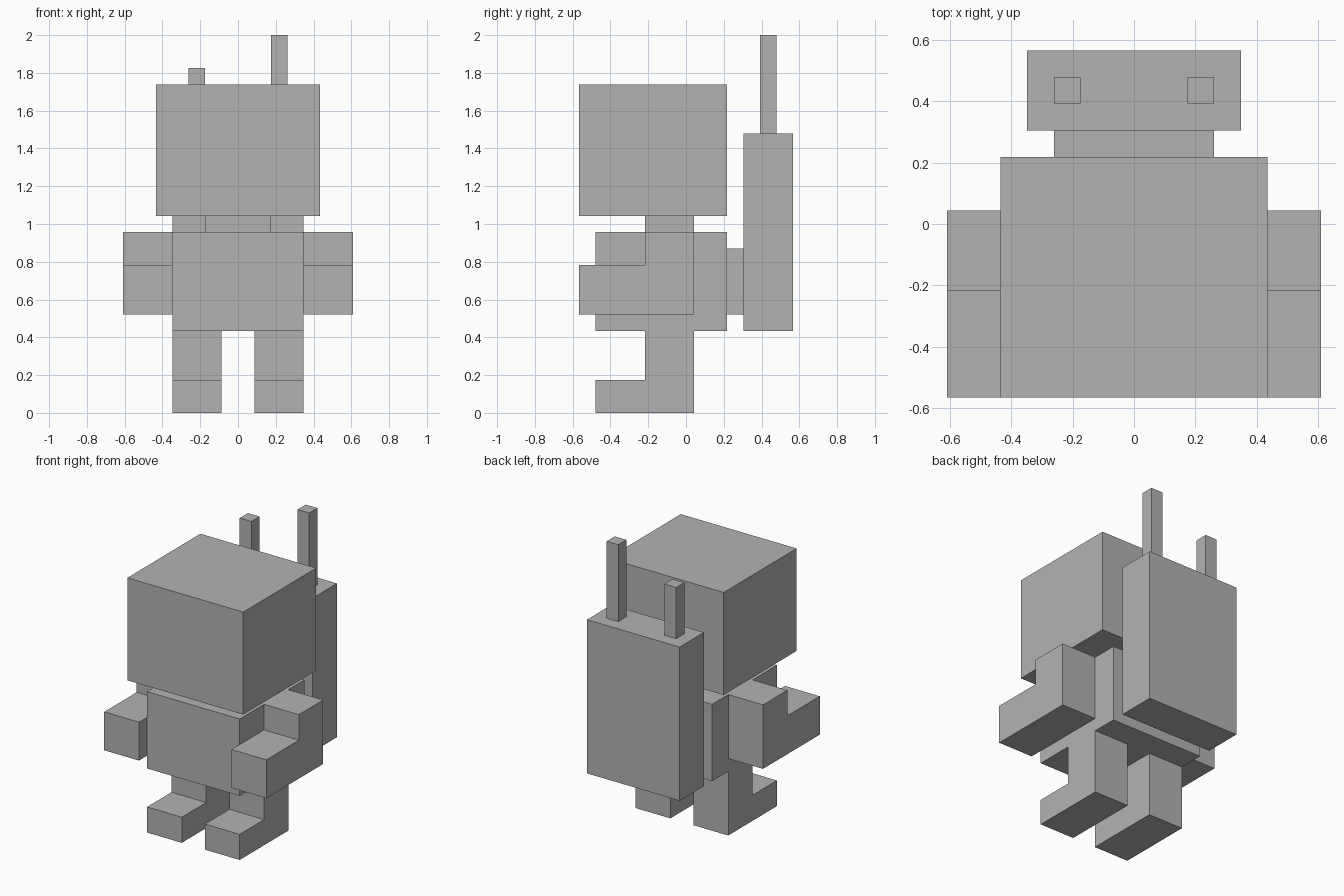
import bpy
import bmesh

cube = bpy.data.objects.get("Cube")
if cube:
    bpy.data.objects.remove(cube, do_unlink=True)

U = 2 / 23  # one block of the model

grey = bpy.data.materials.new("plain grey")
grey.use_nodes = True
colour = (0.45, 0.45, 0.45, 1)
grey.diffuse_color = colour
grey.node_tree.nodes["Principled BSDF"].inputs["Base Color"].default_value = colour


def extrude(name, profile, x0, x1):
    """Extrude a (y, z) profile, given in blocks, from x0 to x1."""
    bm = bmesh.new()
    face = bm.faces.new([bm.verts.new((x0 * U, y * U, z * U)) for y, z in profile])
    result = bmesh.ops.extrude_face_region(bm, geom=[face])
    moved = [v for v in result["geom"] if isinstance(v, bmesh.types.BMVert)]
    bmesh.ops.translate(bm, verts=moved, vec=((x1 - x0) * U, 0, 0))
    bmesh.ops.recalc_face_normals(bm, faces=bm.faces)
    mesh = bpy.data.meshes.new(name)
    bm.to_mesh(mesh)
    bm.free()
    mesh.materials.append(grey)
    obj = bpy.data.objects.new(name, mesh)
    bpy.context.collection.objects.link(obj)
    return obj


def box(name, x, y, z):
    return extrude(name, [(y[0], z[0]), (y[1], z[0]), (y[1], z[1]), (y[0], z[1])], *x)


def bent_limb(name, tip, bottom, bend, top, x0, x1):
    """L-shaped limb: an upright part with a lower part reaching forward."""
    back, front = 0.5, -2.5
    profile = [(back, bottom), (back, top), (front, top),
               (front, bend), (tip, bend), (tip, bottom)]
    return extrude(name, profile, x0, x1)


# Head, neck and body
box("head", (-5, 5), (-6.5, 2.5), (12, 20))
box("neck", (-2, 2), (-2.5, 0.5), (11, 12))
box("torso", (-4, 4), (-5.5, 2.5), (5, 11))

# Arms with forearms, legs with feet
for side, s in (("left", 1), ("right", -1)):
    bent_limb(side + "_arm", -6.5, 6, 9, 11, 4 * s, 7 * s)
    bent_limb(side + "_leg", -5.5, 0, 2, 5, 1 * s, 4 * s)

# Backpack with its mount and two uneven antennas
box("backpack_mount", (-3, 3), (2.5, 3.5), (6, 10))
box("backpack", (-4, 4), (3.5, 6.5), (5, 17))
box("left_antenna", (2, 3), (4.5, 5.5), (17, 23))
box("right_antenna", (-3, -2), (4.5, 5.5), (17, 21))
